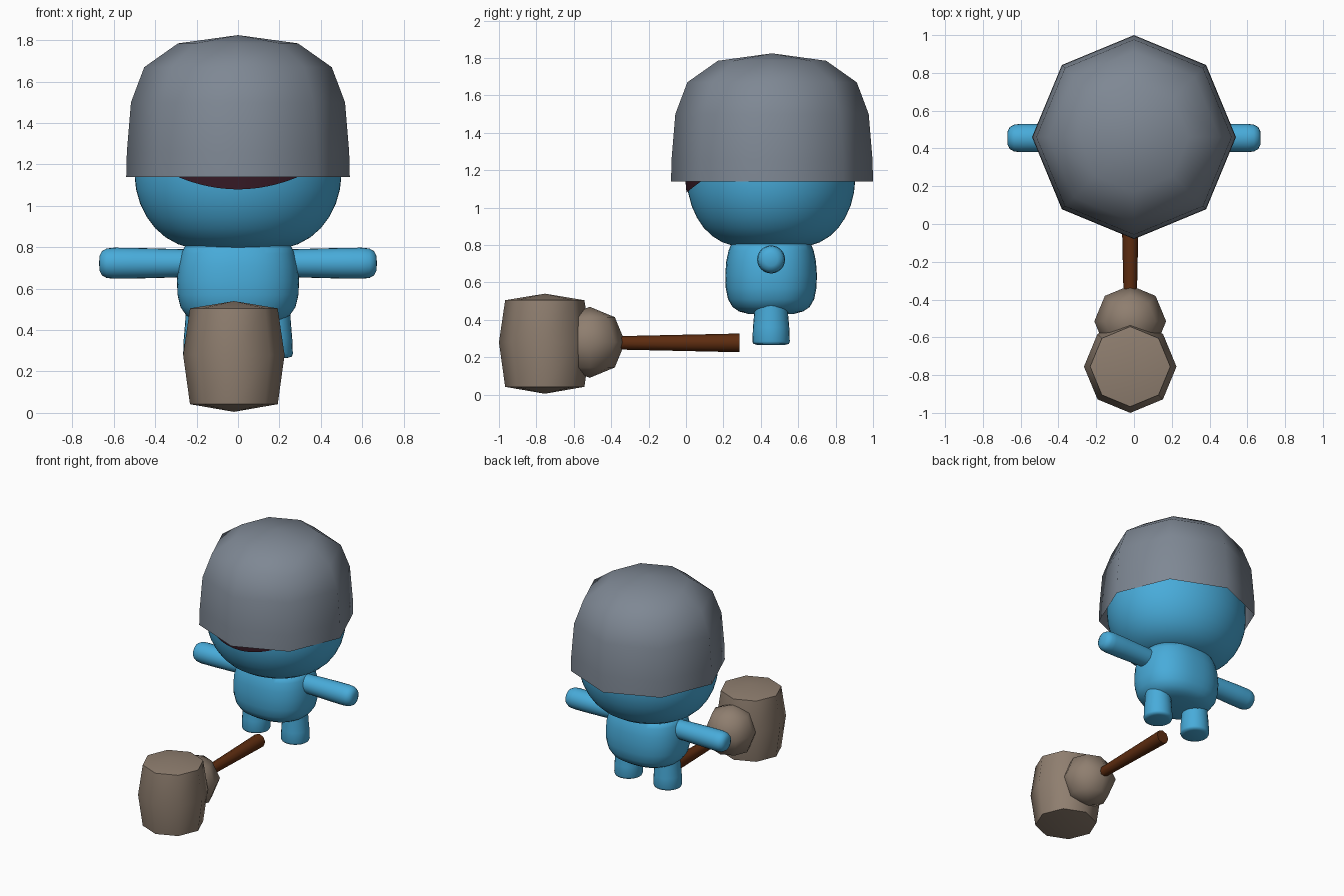
import bpy, bmesh, math
from mathutils import Matrix, Vector

if "Cube" in bpy.data.objects:
    bpy.data.objects.remove(bpy.data.objects["Cube"])


def material(name, rgb):
    m = bpy.data.materials.new(name)
    m.diffuse_color = (*rgb, 1)
    m.use_nodes = True
    m.node_tree.nodes["Principled BSDF"].inputs["Base Color"].default_value = m.diffuse_color
    return m


BLUE = material("sky_blue", (0.065, 0.41, 0.70))
GREY = material("slate_grey", (0.21, 0.245, 0.295))
STONE = material("warm_stone", (0.275, 0.21, 0.16))
WOOD = material("dark_wood", (0.11, 0.025, 0.005))
PLUM = material("dark_plum", (0.04, 0.011, 0.02))


def finish(bm, name, mat, angle=60):
    me = bpy.data.meshes.new(name)
    bm.normal_update()
    bm.to_mesh(me)
    bm.free()
    ob = bpy.data.objects.new(name, me)
    bpy.context.collection.objects.link(ob)
    me.materials.append(mat)
    bpy.ops.object.select_all(action='DESELECT')
    ob.select_set(True)
    bpy.context.view_layer.objects.active = ob
    bpy.ops.object.shade_smooth_by_angle(angle=math.radians(angle))
    return ob


def lathe(name, mat, profile, loc=(0, 0, 0), sides=32, rx=1, ry=1, power=2, rot=None):
    """Loft (radius, height) rings with a superellipse section around local z."""
    bm = bmesh.new()
    rings = []
    for r, h in profile:
        if r == 0:
            rings.append([bm.verts.new((0, 0, h))])
            continue
        ring = []
        for i in range(sides):
            a = 2 * math.pi * i / sides
            c, s = math.cos(a), math.sin(a)
            k = (abs(c) ** power + abs(s) ** power) ** (-1 / power)
            ring.append(bm.verts.new((r * rx * c * k, r * ry * s * k, h)))
        rings.append(ring)
    for a, b in zip(rings, rings[1:]):
        for i in range(sides):
            j = (i + 1) % sides
            if len(a) == 1:
                bm.faces.new((a[0], b[j], b[i]))
            elif len(b) == 1:
                bm.faces.new((a[i], a[j], b[0]))
            else:
                bm.faces.new((a[i], a[j], b[j], b[i]))
    m = Matrix.Translation(Vector(loc))
    if rot:
        m = m @ Matrix.Rotation(rot[0], 4, rot[1])
    bm.transform(m)
    return finish(bm, name, mat)


CY = 0.455  # depth position of the figure

# Head
HEAD = [(0, .79), (.3, .79), (.46, .797), (.58, .815), (.7, .848), (.8, .892), (.88, .945),
        (.945, 1.01), (.985, 1.08), (1, 1.15), (.99, 1.3), (.9, 1.48), (.7, 1.62),
        (.4, 1.69), (0, 1.7)]
lathe("head", BLUE, HEAD, (0, CY, 0), 64, .5, .45)

# Helmet: open eight-sided dome
lathe("helmet", GREY, [(.54, 1.14), (.537, 1.26), (.517, 1.5), (.453, 1.67), (.29, 1.785), (0, 1.825)],
      (0, CY + .005, 0), 8)

# Mouth: thin plate following the head surface


def head_scale(z):
    for (r0, z0), (r1, z1) in zip(HEAD, HEAD[1:]):
        if z0 <= z <= z1 and z1 > z0:
            return r0 + (r1 - r0) * (z - z0) / (z1 - z0)


bm = bmesh.new()
N, M = 24, 6
grid = []
for i in range(N + 1):
    t = -1 + 2 * i / N
    low = 1.08 + .06 * t * t
    col = []
    for j in range(M + 1):
        x, z = .29 * t, low + (1.17 - low) * j / M
        s = head_scale(z)
        y = CY - .45 * math.sqrt(s * s - (x / .5) ** 2) - .009
        col.append(bm.verts.new((x, y, z)))
    grid.append(col)
for a, b in zip(grid, grid[1:]):
    for j in range(M):
        bm.faces.new((a[j], b[j], b[j + 1], a[j + 1]))
finish(bm, "mouth", PLUM)

# Torso
lathe("torso", BLUE, [(0, .43), (.5, .432), (.7, .445), (.84, .468), (.94, .51), (.99, .57), (1, .64),
                      (.98, .71), (.93, .77), (.86, .81), (0, .83)],
      (0, CY, 0), 40, .295, .245, 2.4)

# Arms and legs, one per side
ARM = [(0, .2), (.066, .2), (.07, .35), (.074, .5), (.075, .6), (.071, .635), (.058, .658),
       (.035, .669), (0, .671)]
LEG = [(0, .265), (.075, .266), (.095, .272), (.1, .285), (.097, .36), (.09, .44), (.088, .5), (0, .5)]
for side, sx in (("left", -1), ("right", 1)):
    lathe(side + "_arm", BLUE, ARM, (0, CY, .723), 24, rot=(sx * math.pi / 2, 'Y'))
    lathe(side + "_leg", BLUE, LEG, (sx * .165, CY, 0), 24)

# Hammer: block, collar ball and shaft
HX = -.02
lathe("hammer_block", STONE, [(0, .005), (.212, .042), (.245, .28), (.212, .505), (0, .54)],
      (HX, -.755, 0), 8)
R = .19
BALL = [(R * math.sin(math.pi * k / 4) if 0 < k < 4 else 0, -R * math.cos(math.pi * k / 4)) for k in range(5)]
lathe("hammer_collar", STONE, BALL, (HX, -.515, .28), 8)
lathe("hammer_shaft", WOOD, [(0, -.285), (.05, -.285), (.035, .4), (0, .4)],
      (HX, 0, .277), 8, rot=(math.pi / 2, 'X'))
